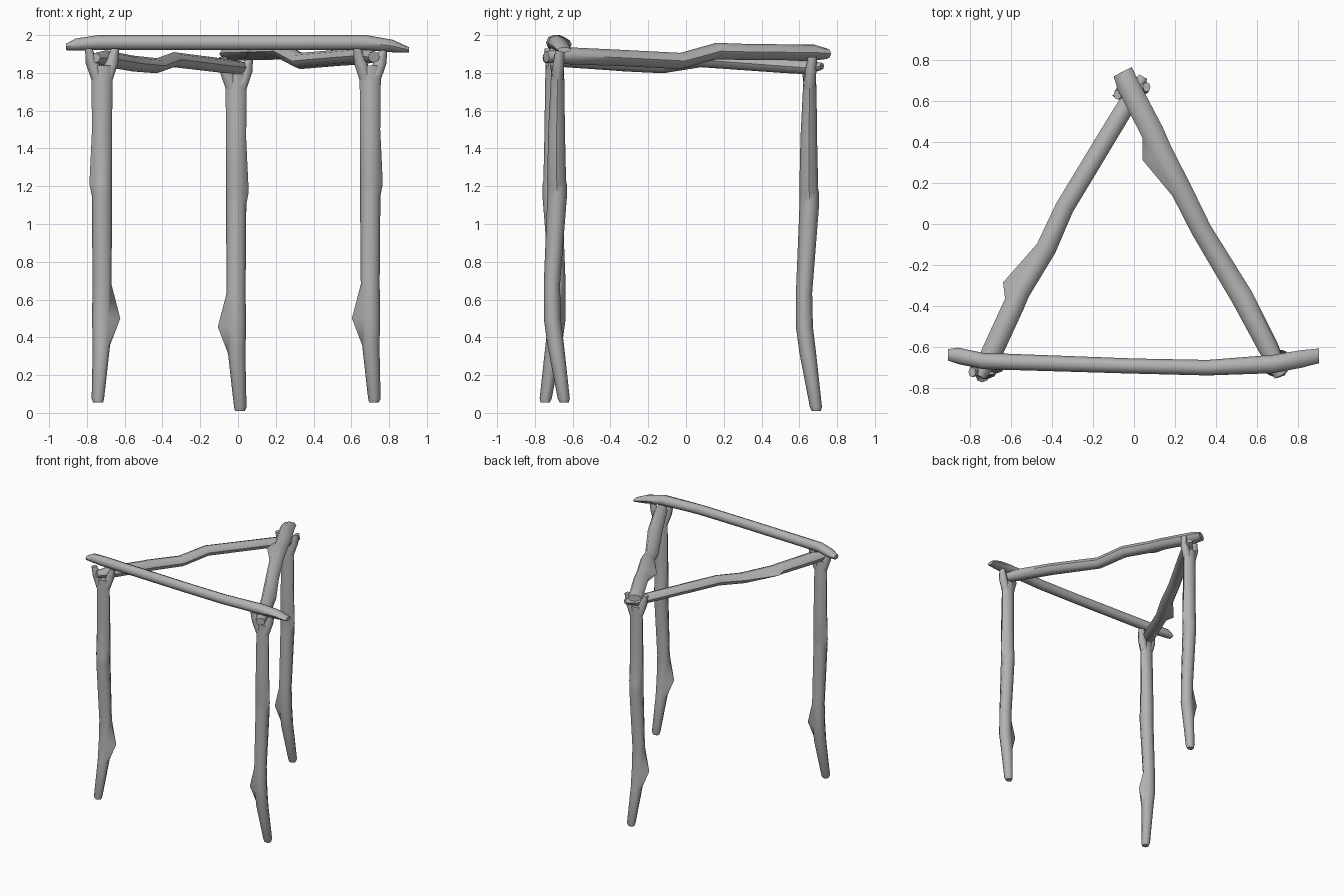
import bpy
import bmesh
from math import cos, sin, pi, radians
from mathutils import Vector

cube = bpy.data.objects.get("Cube")
if cube:
    bpy.data.objects.remove(cube, do_unlink=True)

# One plain grey for all the wood
wood = bpy.data.materials.new("grey wood")
wood.use_nodes = True
GREY = (0.45, 0.45, 0.45, 1)
wood.diffuse_color = GREY
wood.node_tree.nodes["Principled BSDF"].inputs["Base Color"].default_value = GREY
SIDES = 8


def add_log(bm, path, knots=None, upright=False):
    """Skin rings (x, y, z, half width, half depth); knots pull one vertex of a ring out."""
    knots = knots or {}
    axis = (Vector(path[-1][:3]) - Vector(path[0][:3])).normalized()
    if upright:
        u, v = Vector((1, 0, 0)), Vector((0, 1, 0))
    else:
        u = axis.cross(Vector((0, 0, 1))).normalized()
        v = u.cross(axis)
    rings = []
    for i, (x, y, z, ru, rv) in enumerate(path):
        ring = []
        for k in range(SIDES):
            a = 2 * pi * k / SIDES
            side, pull = knots.get(i, (None, 0))
            extra = pull if side == k else 0
            offset = u * cos(a) * (ru + extra) + v * sin(a) * (rv + extra)
            ring.append(bm.verts.new(Vector((x, y, z)) + offset))
        rings.append(ring)
    for low, high in zip(rings, rings[1:]):
        for k in range(SIDES):
            n = (k + 1) % SIDES
            bm.faces.new((low[k], low[n], high[n], high[k]))
    bm.faces.new(rings[0][::-1])
    bm.faces.new(rings[-1])


def finish(bm, name, location=(0, 0, 0), turn=0):
    bmesh.ops.recalc_face_normals(bm, faces=bm.faces)
    mesh = bpy.data.meshes.new(name)
    bm.to_mesh(mesh)
    bm.free()
    mesh.materials.append(wood)
    obj = bpy.data.objects.new(name, mesh)
    obj.location = location
    obj.rotation_euler.z = turn
    bpy.context.collection.objects.link(obj)
    bpy.ops.object.select_all(action="DESELECT")
    obj.select_set(True)
    bpy.context.view_layer.objects.active = obj
    bpy.ops.object.shade_smooth_by_angle(angle=radians(50))


# Crooked trunk with a low knot and a broken stub, shared by all legs
TRUNK = [
    (.02, .045, .055, .026, .024),
    (.022, .043, .075, .033, .032),
    (.003, .0, .36, .046, .044),
    (.003, -.018, .5, .05, .045),
    (.0, -.02, .68, .05, .043),
    (.0, .008, 1.15, .054, .052),
    (.0, .008, 1.21, .054, .051),
    (.0, .005, 1.23, .054, .05),
    (.0, .005, 1.5, .053, .044),
    (.0, .01, 1.76, .056, .036),
    (.0, .01, 1.84, .066, .031),
]
# Fork prongs that carry the beams
PRONGS = [
    [(-.02, .01, 1.76, .035, .03), (-.05, .0, 1.85, .036, .03), (-.07, -.012, 1.93, .02, .024)],
    [(.02, .01, 1.76, .035, .03), (.05, .015, 1.85, .036, .03), (.072, .025, 1.93, .018, .024)],
]


def leg(name, location, turn=0):
    bm = bmesh.new()
    add_log(bm, TRUNK, {3: (4, .05), 6: (0, .012), 7: (0, .012)}, upright=True)
    for prong in PRONGS:
        add_log(bm, prong, upright=True)
    finish(bm, name, location, turn)


leg("front_left_leg", (.70, -.69, 0))
leg("front_right_leg", (-.72, -.70, 0), pi)
leg("back_leg", (-.01, .645, -.045))


def beam(name, path, knots=None):
    bm = bmesh.new()
    add_log(bm, path, knots)
    finish(bm, name)


# Long front beam lying on top of the two side beams
beam("front_beam", [
    (-.91, -.64, 1.937, .028, .017),
    (-.86, -.645, 1.95, .04, .032),
    (-.74, -.67, 1.961, .04, .039),
    (0, -.695, 1.96, .037, .04),
    (.36, -.703, 1.96, .038, .04),
    (.68, -.685, 1.96, .045, .04),
    (.82, -.66, 1.942, .043, .033),
    (.905, -.645, 1.922, .036, .014),
])

# Side beams running to the back, each with a knot on its right side
beam("left_beam", [
    (.72, -.74, 1.885, .035, .03),
    (.66, -.61, 1.89, .05, .045),
    (.53, -.36, 1.88, .055, .043),
    (.33, -.03, 1.863, .05, .043),
    (.235, .16, 1.915, .052, .044),
    (.13, .36, 1.91, .055, .042),
    (.09, .45, 1.91, .056, .042),
    (-.03, .68, 1.907, .055, .042),
    (-.055, .745, 1.902, .05, .028),
], {5: (4, .045)})
beam("right_beam", [
    (-.755, -.745, 1.88, .03, .026),
    (-.70, -.64, 1.875, .052, .045),
    (-.585, -.39, 1.855, .052, .042),
    (-.56, -.33, 1.85, .052, .042),
    (-.43, -.12, 1.838, .05, .04),
    (-.34, .08, 1.87, .046, .04),
    (-.08, .51, 1.838, .045, .038),
    (.005, .65, 1.828, .042, .036),
    (.045, .72, 1.835, .022, .018),
], {3: (4, .04)})
